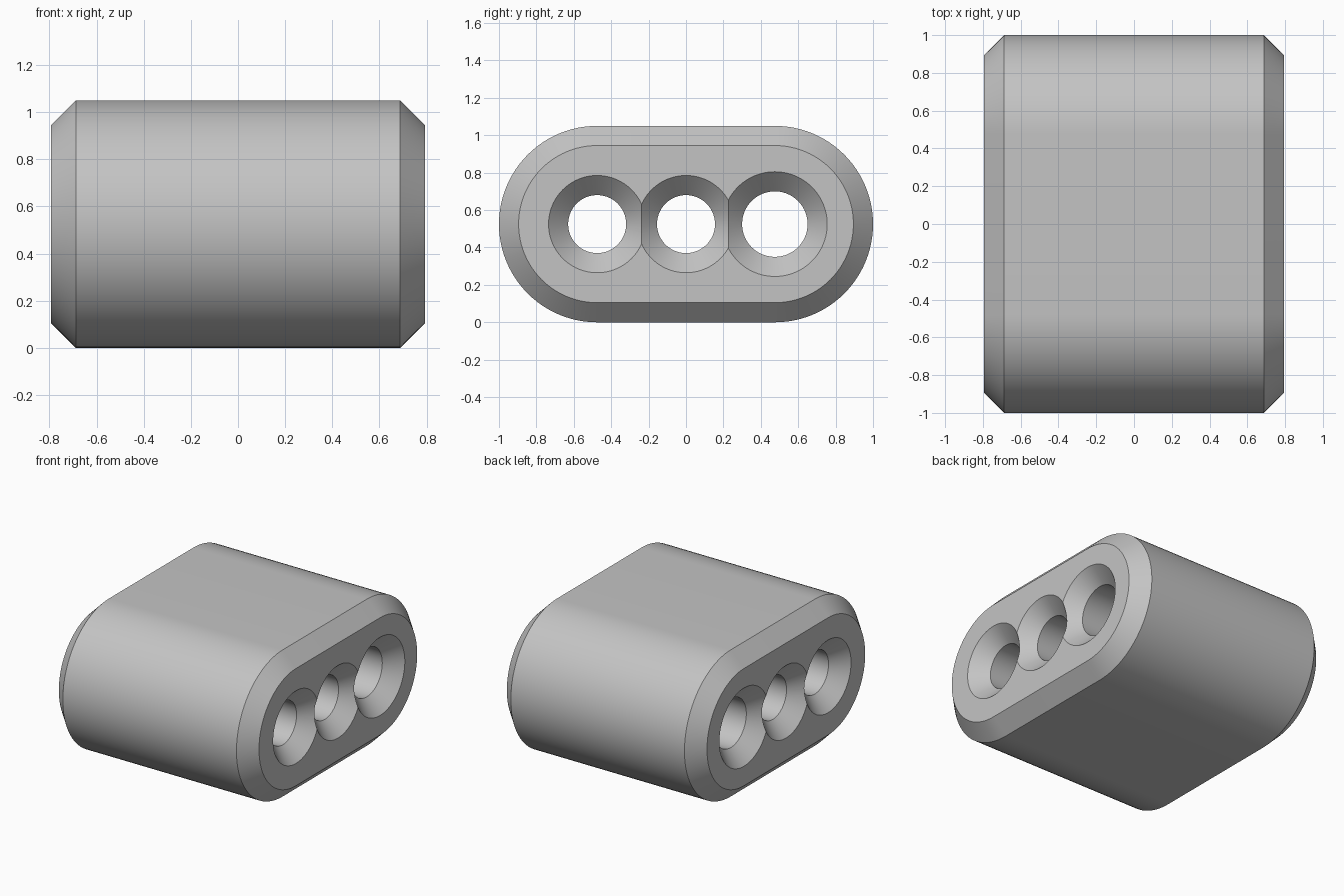
import bpy, bmesh, math

if "Cube" in bpy.data.objects:
    bpy.data.objects.remove(bpy.data.objects["Cube"])

HALF_X, RADIUS, CENTRE_Y, CHAMFER = 0.793, 0.525, 0.475, 0.105
MID_Z = RADIUS

grey = bpy.data.materials.new("light grey")
grey.diffuse_color = (0.55, 0.55, 0.55, 1)
grey.use_nodes = True
grey.node_tree.nodes["Principled BSDF"].inputs["Base Color"].default_value = grey.diffuse_color


def loft(name, sections, outline):
    """Skin closed outlines placed at (x, radius) stations along x."""
    bm = bmesh.new()
    rings = [[bm.verts.new((x, y, z)) for y, z in outline(r)] for x, r in sections]
    n = len(rings[0])
    for a, b in zip(rings, rings[1:]):
        for i in range(n):
            j = (i + 1) % n
            bm.faces.new((a[i], a[j], b[j], b[i]))
    bm.faces.new(rings[0])
    bm.faces.new(rings[-1])
    bmesh.ops.recalc_face_normals(bm, faces=bm.faces[:])
    mesh = bpy.data.meshes.new(name)
    bm.to_mesh(mesh)
    bm.free()
    mesh.materials.append(grey)
    obj = bpy.data.objects.new(name, mesh)
    bpy.context.collection.objects.link(obj)
    return obj


def stadium(r, steps=48):
    pts = []
    for side in (1, -1):
        for i in range(steps + 1):
            a = -math.pi / 2 + math.pi * i / steps
            pts.append((side * (CENTRE_Y + r * math.cos(a)),
                        MID_Z + side * r * math.sin(a)))
    return pts


def circle_at(cy, steps=96):
    def outline(r):
        return [(cy + r * math.cos(2 * math.pi * i / steps),
                 MID_Z + r * math.sin(2 * math.pi * i / steps)) for i in range(steps)]
    return outline


# Rounded block with chamfered ends
shoulder = HALF_X - CHAMFER
body = loft("sleeve_body",
            [(-HALF_X, RADIUS - CHAMFER), (-shoulder, RADIUS),
             (shoulder, RADIUS), (HALF_X, RADIUS - CHAMFER)], stadium)

# Three through holes, countersunk at both ends
bpy.context.view_layer.objects.active = body
over = 0.03
for cy, r in ((-CENTRE_Y, 0.155), (0.0, 0.155), (CENTRE_Y, 0.175)):
    wide = r + CHAMFER + over
    cutter = loft("hole_cutter",
                  [(-HALF_X - over, wide), (-shoulder, r),
                   (shoulder, r), (HALF_X + over, wide)], circle_at(cy))
    cutter.hide_render = True
    cut = body.modifiers.new("hole", 'BOOLEAN')
    cut.operation, cut.solver, cut.object = 'DIFFERENCE', 'EXACT', cutter
    bpy.ops.object.modifier_apply(modifier=cut.name)
    bpy.data.objects.remove(cutter)

# Smooth curved walls, crisp chamfer edges
bpy.ops.object.select_all(action='DESELECT')
body.select_set(True)
bpy.ops.object.shade_smooth_by_angle(angle=math.radians(25))
